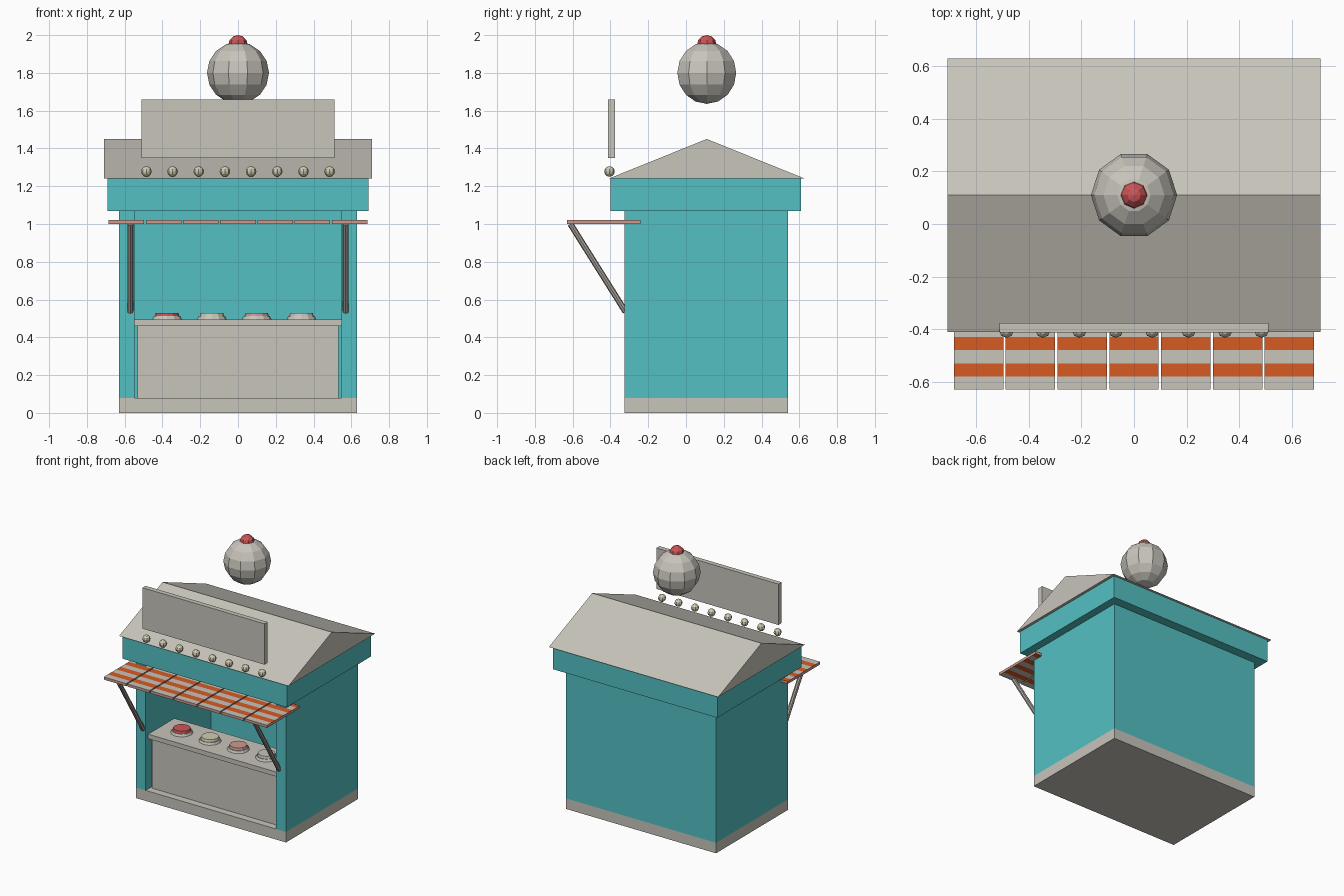
import bpy
import bmesh
import math
from mathutils import Vector, Matrix

if "Cube" in bpy.data.objects:
    bpy.data.objects.remove(bpy.data.objects["Cube"], do_unlink=True)


def material(name, rgb):
    mat = bpy.data.materials.new(name)
    mat.use_nodes = True
    color = (*rgb, 1.0)
    mat.diffuse_color = color
    mat.node_tree.nodes["Principled BSDF"].inputs["Base Color"].default_value = color
    return mat


GREY = material("warm grey", (0.58, 0.555, 0.50))
TEAL = material("teal", (0.088, 0.53, 0.55))
ORANGE = material("orange", (0.68, 0.105, 0.016))
RED = material("cherry red", (0.60, 0.09, 0.095))
CREAM = material("cream", (0.64, 0.60, 0.44))
PINK = material("salmon pink", (0.60, 0.32, 0.27))
STEEL = material("bracket grey", (0.40, 0.36, 0.33))


def finish(name, bm, *mats):
    bmesh.ops.recalc_face_normals(bm, faces=bm.faces)
    mesh = bpy.data.meshes.new(name)
    bm.to_mesh(mesh)
    bm.free()
    for mat in mats:
        mesh.materials.append(mat)
    obj = bpy.data.objects.new(name, mesh)
    bpy.context.scene.collection.objects.link(obj)
    return obj


def box_mesh(x0, x1, y0, y1, z0, z1):
    bm = bmesh.new()
    size = Matrix.Diagonal((x1 - x0, y1 - y0, z1 - z0, 1))
    centre = Matrix.Translation(((x0 + x1) / 2, (y0 + y1) / 2, (z0 + z1) / 2))
    bmesh.ops.create_cube(bm, size=1, matrix=centre @ size)
    return bm


def box(name, mat, *bounds):
    return finish(name, box_mesh(*bounds), mat)


def prism(name, mat, points, offset):
    """Extrude a closed outline along the offset vector."""
    bm = bmesh.new()
    face = bm.faces.new([bm.verts.new(p) for p in points])
    out = bmesh.ops.extrude_face_region(bm, geom=[face], use_keep_orig=True)
    verts = [g for g in out["geom"] if isinstance(g, bmesh.types.BMVert)]
    bmesh.ops.translate(bm, vec=offset, verts=verts)
    return finish(name, bm, mat)


def ball(name, mat, centre, radius, segments, rings):
    bm = bmesh.new()
    place = Matrix.Translation(centre) @ Matrix.Rotation(math.pi / 2, 4, "Z")
    bmesh.ops.create_uvsphere(bm, u_segments=segments, v_segments=rings,
                              radius=radius, matrix=place)
    return finish(name, bm, mat)


def rod(name, mat, start, end, r0, r1, sides):
    start, end = Vector(start), Vector(end)
    axis = end - start
    bm = bmesh.new()
    place = Matrix.Translation((start + end) / 2) @ axis.to_track_quat("Z", "Y").to_matrix().to_4x4()
    bmesh.ops.create_cone(bm, cap_ends=True, segments=sides, radius1=r0,
                          radius2=r1, depth=axis.length, matrix=place)
    return finish(name, bm, mat)


# Hut: base slab, three walls open at the front, and the fascia box
W, FRONT, BACK, T = 0.63, -0.325, 0.54, 0.083
box("base", GREY, -W, W, FRONT, BACK, 0, 0.08)
outline = [(-W, FRONT), (-W, BACK), (W, BACK), (W, FRONT),
           (W - T, FRONT), (W - T, BACK - T), (T - W, BACK - T), (T - W, FRONT)]
prism("walls", TEAL, [(x, y, 0.08) for x, y in outline], (0, 0, 0.99))
box("fascia", TEAL, -0.69, 0.69, -0.40, 0.61, 1.07, 1.24)

# Gabled roof
prism("roof", GREY, [(-0.71, -0.41, 1.24), (-0.71, 0.63, 1.24), (-0.71, 0.11, 1.45)],
      (1.42, 0, 0))

# Serving counter
box("counter_body", GREY, -0.533, 0.533, -0.27, 0.0, 0.08, 0.46)
box("counter_top", GREY, T - W, W - T, -0.295, 0.02, 0.46, 0.495)

# Tubs on the counter
for i, mat in enumerate((RED, CREAM, PINK, GREY)):
    x, y = -0.375 + i * 0.237, -0.137
    rod(f"tub_dish_{i + 1}", GREY, (x, y, 0.495), (x, y, 0.512), 0.078, 0.07, 12)
    rod(f"tub_filling_{i + 1}", mat, (x, y, 0.512), (x, y, 0.53), 0.064, 0.06, 12)

# Striped awning panels
PITCH, STRIPE, EDGE = 0.197, 0.05, -0.63
for i in range(7):
    x = (i - 3) * PITCH
    bm = box_mesh(x - 0.094, x + 0.094, EDGE, -0.24, 1.0, 1.02)
    for k in range(1, 8):
        bmesh.ops.bisect_plane(bm, geom=bm.verts[:] + bm.edges[:] + bm.faces[:],
                               plane_co=(0, EDGE + k * STRIPE, 0), plane_no=(0, 1, 0))
    bm.normal_update()
    for face in bm.faces:
        stripe = int((face.calc_center_median().y - EDGE) / STRIPE)
        face.material_index = stripe % 2 if abs(face.normal.z) > 0.5 else 2
    finish(f"awning_panel_{i + 1}", bm, GREY, ORANGE, PINK)

# Awning brackets
for side, x in (("left", 0.57), ("right", -0.57)):
    rod(f"awning_bracket_{side}", STEEL, (x, -0.612, 1.0), (x, -0.32, 0.535),
        0.016, 0.016, 8)

# Sign board and the row of bulbs under it
box("sign_board", GREY, -0.512, 0.512, -0.413, -0.376, 1.35, 1.66)
for i in range(8):
    ball(f"bulb_{i + 1}", CREAM, ((i - 3.5) * 0.1386, -0.405, 1.278), 0.028, 8, 6)

# Rooftop scoop with a cherry
ball("scoop", GREY, (0, 0.11, 1.80), 0.164, 10, 8)
ball("cherry", RED, (0, 0.11, 1.948), 0.052, 8, 6)
